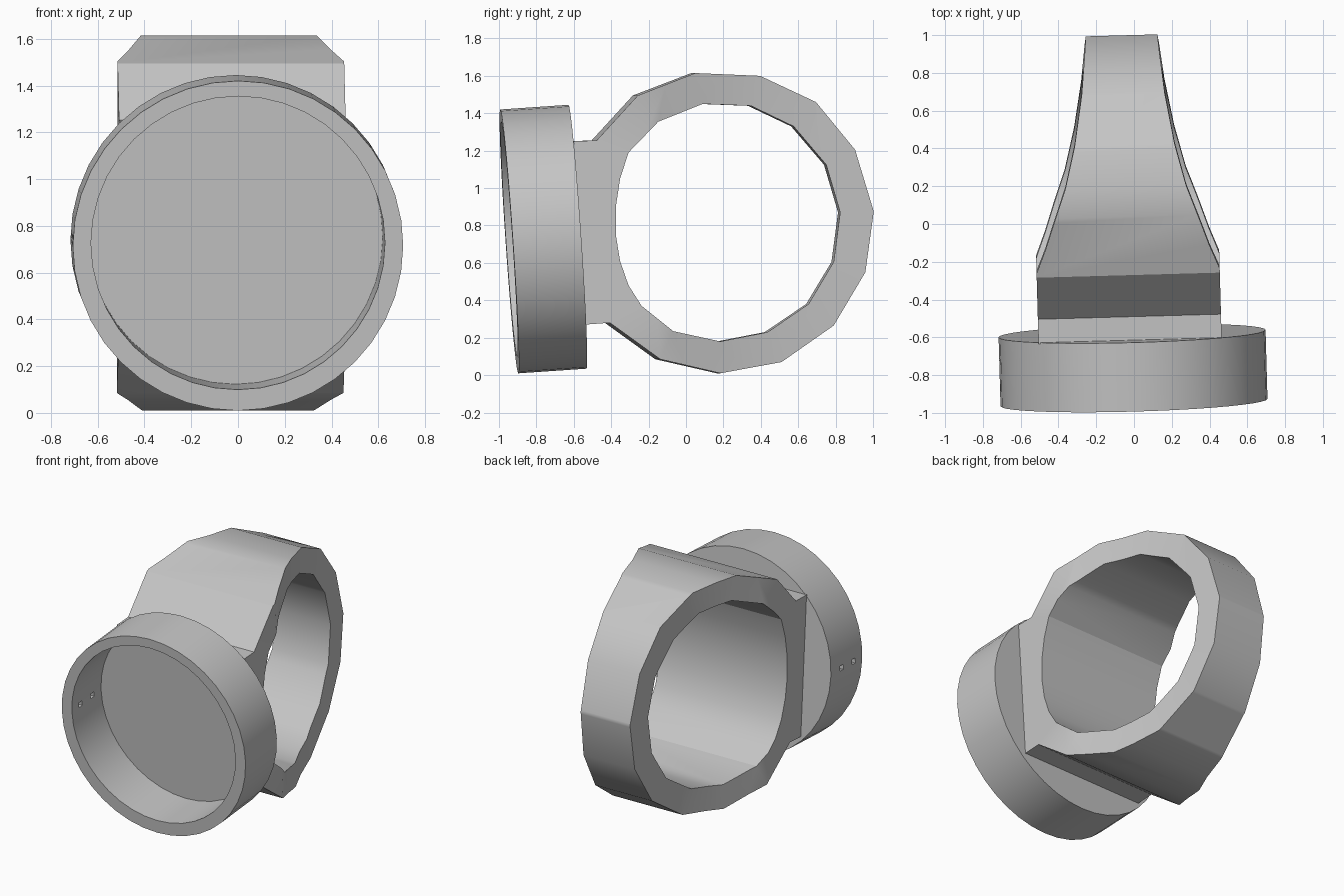
import bpy, bmesh, math
from mathutils import Matrix, Vector

if "Cube" in bpy.data.objects:
    bpy.data.objects.remove(bpy.data.objects["Cube"])

# One plain material
metal = bpy.data.materials.new("grey_metal")
metal.use_nodes = True
GREY = (0.56, 0.56, 0.56, 1)
metal.diffuse_color = GREY
metal.node_tree.nodes["Principled BSDF"].inputs["Base Color"].default_value = GREY

YAW = Matrix.Rotation(math.radians(1.6), 4, 'Z')
PITCH = Matrix.Rotation(math.radians(3.9), 4, 'X')


def make_object(name, bm, matrix):
    bmesh.ops.transform(bm, matrix=matrix, verts=bm.verts)
    bmesh.ops.recalc_face_normals(bm, faces=bm.faces)
    mesh = bpy.data.meshes.new(name)
    bm.to_mesh(mesh)
    bm.free()
    mesh.materials.append(metal)
    obj = bpy.data.objects.new(name, mesh)
    bpy.context.collection.objects.link(obj)
    return obj


def prism(name, points, direction, matrix):
    """Extrude a closed outline of 3D points along a direction."""
    bm = bmesh.new()
    face = bm.faces.new([bm.verts.new(p) for p in points])
    new = bmesh.ops.extrude_face_region(bm, geom=[face])["geom"]
    bmesh.ops.translate(bm, vec=direction,
                        verts=[g for g in new if isinstance(g, bmesh.types.BMVert)])
    return make_object(name, bm, matrix)


def cylinder(name, radius, y0, y1, segments, z, matrix):
    """Cylinder along y between y0 and y1."""
    ring = [(radius * math.cos(2 * math.pi * i / segments), y0,
             z + radius * math.sin(2 * math.pi * i / segments)) for i in range(segments)]
    return prism(name, ring, (0, y1 - y0, 0), matrix)


def cut(target, tool, operation):
    mod = target.modifiers.new("cut", 'BOOLEAN')
    mod.operation, mod.object, mod.solver = operation, tool, 'EXACT'
    bpy.context.view_layer.objects.active = target
    bpy.ops.object.modifier_apply(modifier=mod.name)
    bpy.data.objects.remove(tool)


def smooth(obj, angle):
    bpy.ops.object.select_all(action='DESELECT')
    obj.select_set(True)
    bpy.context.view_layer.objects.active = obj
    bpy.ops.object.shade_smooth_by_angle(angle=math.radians(angle))


# Ring band: faceted side outline (y, z) with a finger hole
outer = [(-.62, 1.25), (-.49, 1.255), (-.27, 1.495), (.04, 1.615), (.39, 1.60),
         (.69, 1.46), (.90, 1.205), (1.0, .875), (.955, .55), (.785, .265),
         (.505, .07), (.175, .01), (-.15, .085), (-.42, .28), (-.555, .27)]
hole = [(.08, 1.45), (.34, 1.44), (.57, 1.33), (.745, 1.125), (.82, .87),
        (.785, .605), (.65, .38), (.43, .23), (.175, .18), (-.08, .235),
        (-.25, .37), (-.32, .48), (-.365, .61), (-.388, .75), (-.388, .9),
        (-.365, 1.05), (-.32, 1.19), (-.16, 1.355)]
band = prism("ring_band", [(-.7, y, z) for y, z in outer], (1.4, 0, 0), YAW)
cut(band, prism("finger_hole", [(-1, y, z) for y, z in hole], (2, 0, 0), YAW), 'DIFFERENCE')

# Taper the band towards the back with a concave plan outline (half width, y)
plan = [(.485, -1), (.485, -.2), (.433, -.07), (.385, .07), (.32, .25),
        (.265, .47), (.22, .73), (.19, 1.0), (.185, 1.2)]
cx = -.038
outline = [(cx + w, y, -1) for w, y in plan] + [(cx - w, y, -1) for w, y in reversed(plan)]
lean = Matrix.Translation((0, 0, .8)) @ YAW @ PITCH
cut(band, prism("taper", outline, (0, 0, 2), lean), 'INTERSECT')
smooth(band, 26)

# Round setting: a shallow open cup, tilted slightly up and to one side
place = Matrix.Translation((0, -.945, .715)) @ YAW @ PITCH
cup = cylinder("round_setting", .707, 0, .366, 40, 0, place)
cut(cup, cylinder("cavity", .629, -.2, .341, 40, .012, place), 'DIFFERENCE')

# Two small holes through the side wall of the setting
for depth in (.1, .24):
    pin = Matrix.Translation((-.67, depth, .02)) @ Matrix.Diagonal((.2, .04, .035, 1))
    bm = bmesh.new()
    bmesh.ops.create_cube(bm, size=1)
    cut(cup, make_object("pin_hole", bm, place @ pin), 'DIFFERENCE')
smooth(cup, 30)
